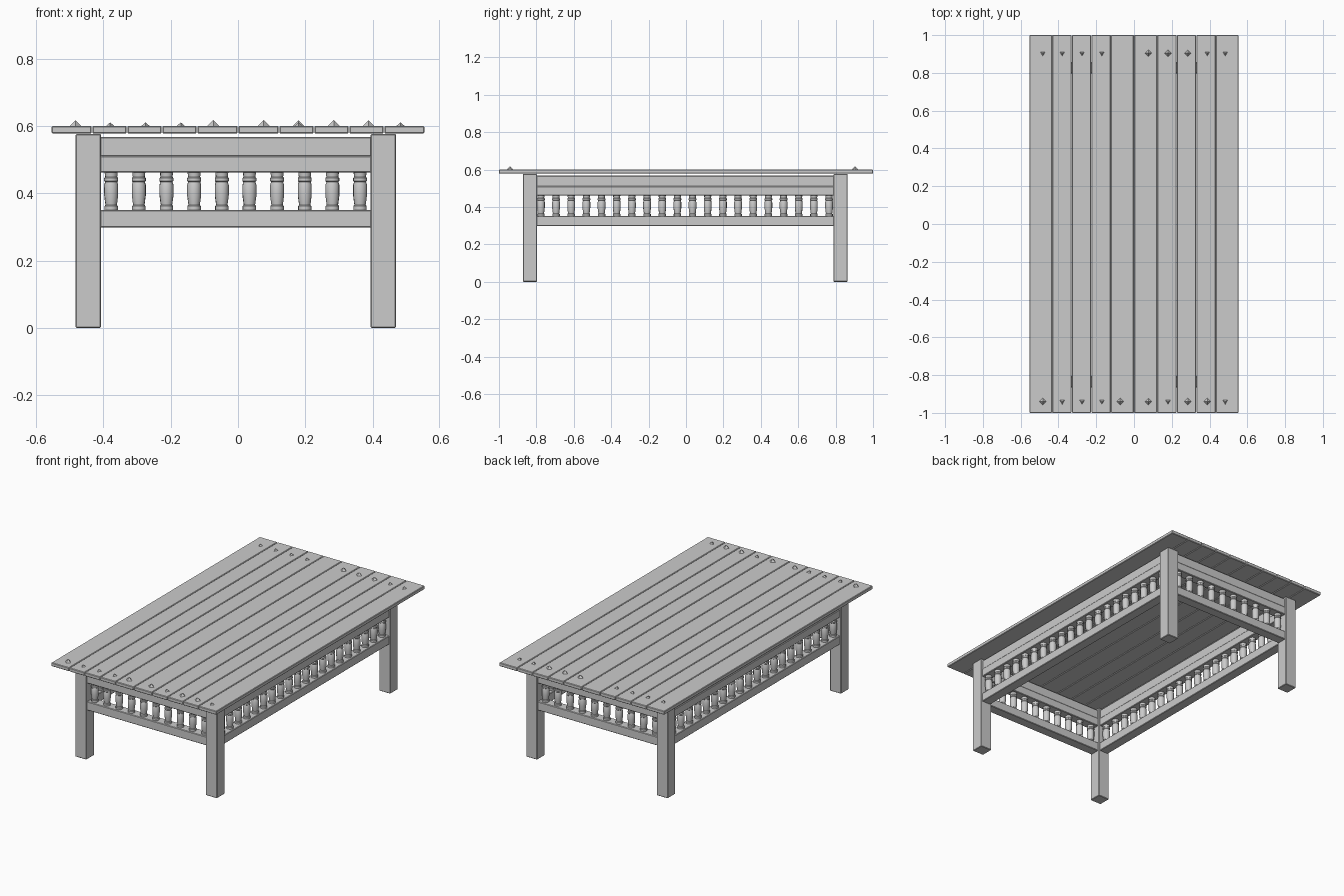
import bpy, bmesh, math, random
from mathutils import Matrix, Vector

random.seed(4)
cube = bpy.data.objects.get("Cube")
if cube:
    bpy.data.objects.remove(cube, do_unlink=True)

grey = bpy.data.materials.new("plain_grey")
grey.use_nodes = True
grey.diffuse_color = (0.6, 0.6, 0.6, 1)
grey.node_tree.nodes["Principled BSDF"].inputs["Base Color"].default_value = (0.6, 0.6, 0.6, 1)


def finish(name, bm):
    mesh = bpy.data.meshes.new(name)
    bmesh.ops.recalc_face_normals(bm, faces=bm.faces[:])
    bm.to_mesh(mesh)
    bm.free()
    mesh.materials.append(grey)
    obj = bpy.data.objects.new(name, mesh)
    bpy.context.collection.objects.link(obj)
    return obj


def box(name, x, y, z, bevel=0.003):
    """Box from (low, high) ranges on each axis, with softened edges."""
    bm = bmesh.new()
    bmesh.ops.create_cube(bm, size=1)
    for v in bm.verts:
        v.co = Vector([r[0] if c < 0 else r[1] for c, r in zip(v.co, (x, y, z))])
    bmesh.ops.bevel(bm, geom=bm.edges[:], offset=bevel, segments=1, affect='EDGES')
    return finish(name, bm)


# Leg centre lines and size
LEG_X = (-0.445, 0.432)
LEG_Y = (-0.835, 0.827)
HALF = 0.0375

# Table top planks: wider ones at the middle and the edges
edges = (0, 0.122, 0.226, 0.33, 0.434, 0.555)
for side in (-1, 1):
    for i in range(5):
        a, b = sorted((side * edges[i], side * edges[i + 1]))
        box("top_plank", (a + 0.001, b - 0.001), (-1, 1), (0.578, 0.6))

# Legs
for x in LEG_X:
    for y in LEG_Y:
        box("leg", (x - HALF, x + HALF), (y - HALF, y + HALF), (0, 0.577))

# Rails between the legs: (name, bottom, top, half thickness)
rails = (("lower_rail", 0.298, 0.351, 0.03),
         ("upper_rail", 0.462, 0.511, 0.03),
         ("apron", 0.510, 0.567, 0.026))
for name, low, high, t in rails:
    for y in LEG_Y:
        box(name, (LEG_X[0] + 0.03, LEG_X[1] - 0.03), (y - t, y + t), (low, high))
    for x in LEG_X:
        box(name, (x - t, x + t), (LEG_Y[0] + 0.03, LEG_Y[1] - 0.03), (low, high))

# Turned baluster: (radius, height) from bottom to top
profile = ((0.020, 0.345), (0.020, 0.362), (0.017, 0.366), (0.018, 0.372),
           (0.021, 0.395), (0.021, 0.425), (0.018, 0.434), (0.021, 0.437),
           (0.021, 0.445), (0.018, 0.449), (0.020, 0.467))


def baluster_mesh():
    bm = bmesh.new()
    verts = [bm.verts.new((r, 0, z)) for r, z in profile]
    lines = [bm.edges.new(pair) for pair in zip(verts, verts[1:])]
    bmesh.ops.spin(bm, geom=verts + lines, axis=(0, 0, 1), cent=(0, 0, 0),
                   angle=math.tau, steps=12, use_merge=True)
    bmesh.ops.remove_doubles(bm, verts=bm.verts[:], dist=0.0001)
    return bm


def place_baluster(x, y):
    obj = finish("baluster", baluster_mesh())
    obj.location = (x, y, 0)
    obj.rotation_euler.z = random.uniform(0, math.tau)
    obj.select_set(True)
    bpy.context.view_layer.objects.active = obj


bpy.ops.object.select_all(action='DESELECT')
for y in LEG_Y:
    for i in range(10):
        place_baluster(-0.377 + i * 0.0822, y)
for x in LEG_X:
    for i in range(20):
        place_baluster(x, -0.776 + i * 0.0811)
bpy.ops.object.shade_smooth_by_angle(angle=math.radians(35))
bpy.ops.object.select_all(action='DESELECT')

# Faceted nail heads near both ends of the planks: L large, s small, - none
nail_x = (-0.483, -0.38, -0.275, -0.17, -0.073, 0.076, 0.18, 0.285, 0.388, 0.483)
for y, sizes in ((-0.94, "LsssLLsLLs"), (0.904, "ssss-LLLss")):
    for x, size in zip(nail_x, sizes):
        if size == "-":
            continue
        large = size == "L"
        bm = bmesh.new()
        bmesh.ops.create_cone(bm, cap_ends=True, segments=4 if large else 3,
                              radius1=0.02 if large else 0.016, radius2=0,
                              depth=0.02 if large else 0.012)
        nail = finish("nail_head", bm)
        nail.location = (x, y, 0.608 if large else 0.605)
        nail.rotation_euler.z = 0 if large else math.pi
